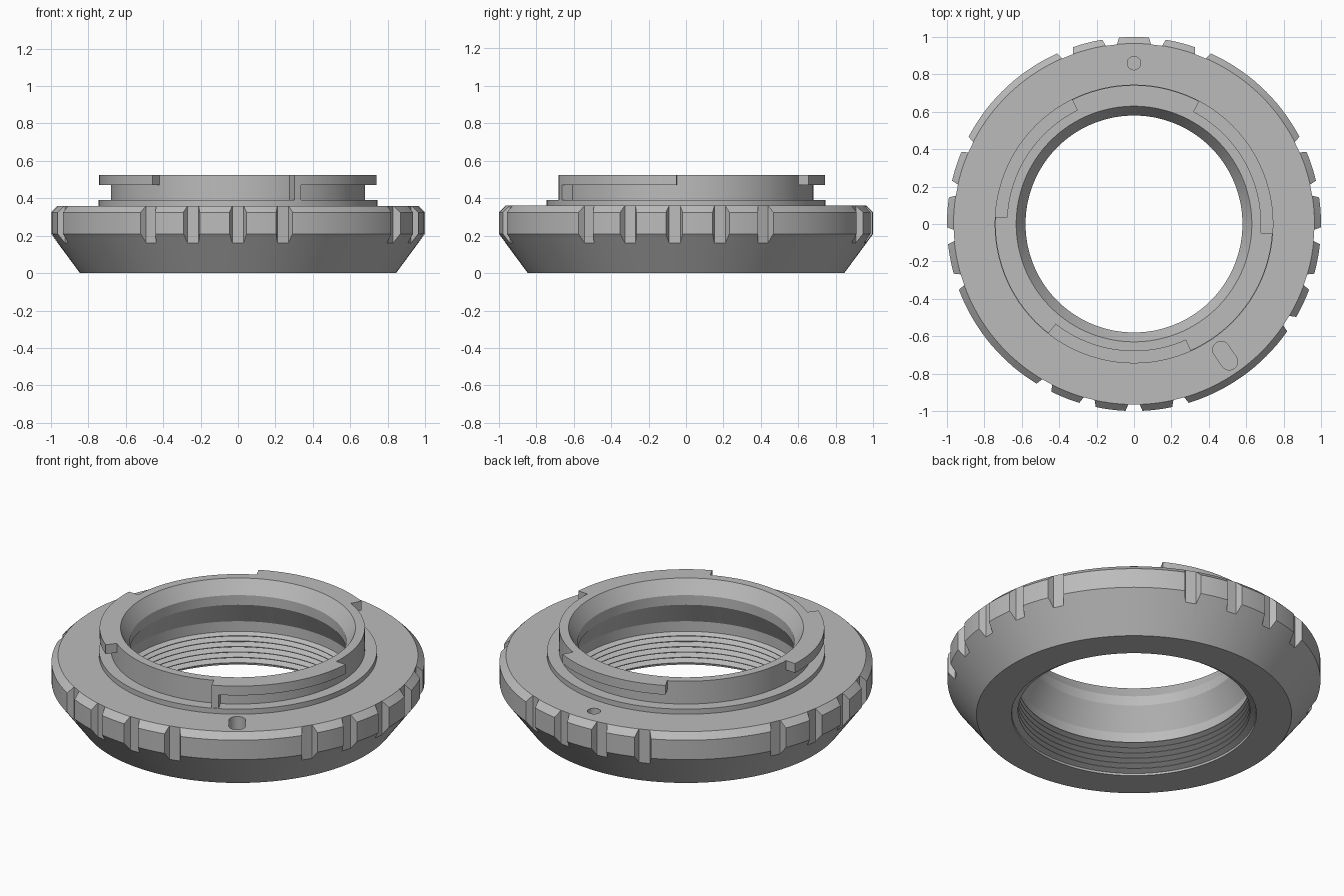
import bpy, bmesh, math
from mathutils import Matrix, Vector

if "Cube" in bpy.data.objects:
    bpy.data.objects.remove(bpy.data.objects["Cube"])

metal = bpy.data.materials.new("grey_metal")
metal.use_nodes = True
GREY = (0.5, 0.5, 0.5, 1)
metal.diffuse_color = GREY
metal.node_tree.nodes["Principled BSDF"].inputs["Base Color"].default_value = GREY


def make_object(name, bm):
    bmesh.ops.recalc_face_normals(bm, faces=bm.faces)
    mesh = bpy.data.meshes.new(name)
    bm.to_mesh(mesh)
    bm.free()
    mesh.materials.append(metal)
    obj = bpy.data.objects.new(name, mesh)
    bpy.context.collection.objects.link(obj)
    return obj


def lathe(name, profile, steps=144):
    """Spin a closed (radius, height) profile around z."""
    bm = bmesh.new()
    rings = []
    for i in range(steps):
        a = math.tau * i / steps
        rings.append([bm.verts.new((r * math.cos(a), r * math.sin(a), z)) for r, z in profile])
    n = len(profile)
    for i in range(steps):
        a, b = rings[i], rings[(i + 1) % steps]
        for j in range(n):
            k = (j + 1) % n
            bm.faces.new((a[j], b[j], b[k], a[k]))
    return make_object(name, bm)


def prism(bm, outline, z0, z1, degrees=0):
    """Add an upright prism; the outline is turned around z."""
    turn = Matrix.Rotation(math.radians(degrees), 3, "Z")
    low = [bm.verts.new(turn @ Vector((x, y, z0))) for x, y in outline]
    high = [bm.verts.new(turn @ Vector((x, y, z1))) for x, y in outline]
    bm.faces.new(low[::-1])
    bm.faces.new(high)
    for i in range(len(low)):
        j = (i + 1) % len(low)
        bm.faces.new((low[i], low[j], high[j], high[i]))


def arc(cx, radius, start, end, steps):
    pts = []
    for i in range(steps + 1):
        a = math.radians(start + (end - start) * i / steps)
        pts.append((cx + radius * math.cos(a), radius * math.sin(a)))
    return pts


def sector(bm, r0, r1, start, end, z0, z1):
    steps = max(2, round((end - start) / 2.5))
    prism(bm, arc(0, r1, start, end, steps) + arc(0, r0, end, start, steps), z0, z1)


def smooth(obj):
    bpy.ops.object.select_all(action="DESELECT")
    obj.select_set(True)
    bpy.context.view_layer.objects.active = obj
    bpy.ops.object.shade_smooth_by_angle(angle=math.radians(20))


# Adapter ring: outer shell, bore and internal thread in one profile
outer = [(0.845, 0), (1.0, 0.21), (1.0, 0.325), (0.965, 0.36), (0.745, 0.36),
         (0.745, 0.39), (0.68, 0.39), (0.68, 0.525)]
bore = [(0.63, 0.525), (0.58, 0.447), (0.58, 0.39), (0.65, 0.26), (0.65, 0.2)]
thread = []
PITCH = 0.032
for i in range(6):
    top = 0.2 - i * PITCH
    thread += [(0.622, top - 0.012), (0.622, top - 0.016),
               (0.655, top - 0.028), (0.655, top - PITCH)]
body = lathe("adapter_ring", outer + bore + thread + [(0.657, 0)])

# Grip notches, index hole and lock slot are cut out
cut = bmesh.new()
notch = [(0.964, -0.03), (1.05, -0.068), (1.05, 0.068), (0.964, 0.03)]
skipped = (2, 3, 9, 10, 15, 16, 21, 22)
for k in range(25):
    if k not in skipped:
        prism(cut, notch, 0.1, 0.5, -90 + 14.4 * k)
prism(cut, arc(0.86, 0.036, 0, 345, 23), 0.28, 0.5, 90)
slot = arc(0.895, 0.045, -90, 90, 12) + arc(0.818, 0.045, 90, 270, 12)
prism(cut, slot, 0.26, 0.5, -55.3)
cutter = make_object("notch_cutter", cut)
cutter.hide_render = True
mod = body.modifiers.new("notches", "BOOLEAN")
mod.operation = "DIFFERENCE"
mod.solver = "EXACT"
mod.object = cutter
bpy.context.view_layer.objects.active = body
bpy.ops.object.modifier_apply(modifier=mod.name)
bpy.data.objects.remove(cutter)
smooth(body)

# Bayonet lugs around the raised collar
for name, start, end in (("back_lug", 62, 116.5), ("right_lug", 177, 232), ("left_lug", -66, -4)):
    bm = bmesh.new()
    sector(bm, 0.677, 0.742, start, end, 0.47, 0.525)
    smooth(make_object(name, bm))

# Stop block below the start of one lug
bm = bmesh.new()
sector(bm, 0.677, 0.742, -66, -63, 0.388, 0.4705)
smooth(make_object("lug_stop", bm))
